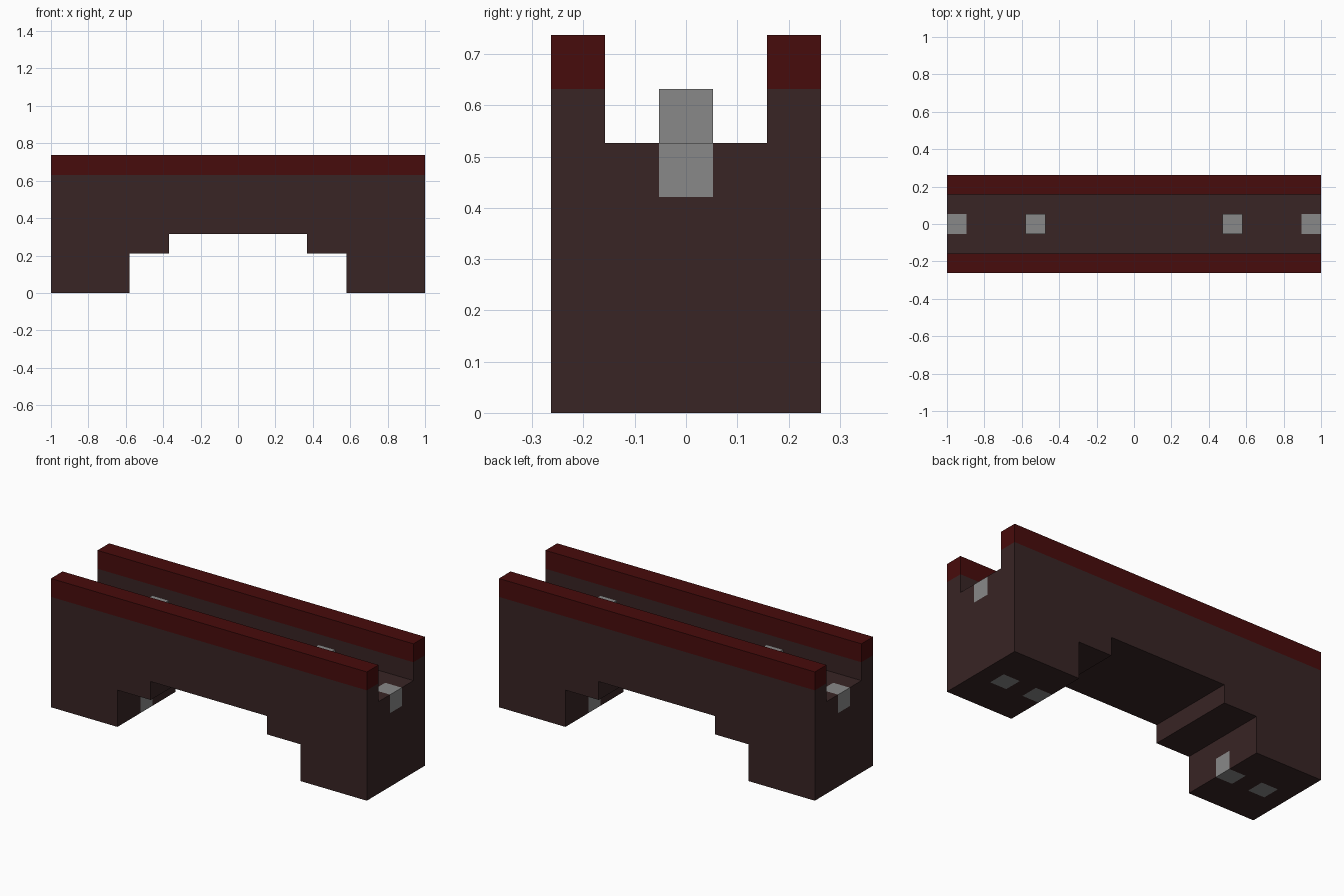
import bpy
import bmesh
from mathutils import Matrix, Vector

cube = bpy.data.objects.get("Cube")
if cube:
    bpy.data.objects.remove(cube, do_unlink=True)

UNIT = 2 / 19  # the model sits on a 19 x 5 x 7 block grid


def make_material(name, rgb):
    mat = bpy.data.materials.new(name)
    mat.use_nodes = True
    mat.diffuse_color = (*rgb, 1)
    mat.node_tree.nodes["Principled BSDF"].inputs["Base Color"].default_value = (*rgb, 1)
    return mat


brown = make_material("dark brown", (0.040, 0.018, 0.018))
red = make_material("dark red", (0.064, 0.0035, 0.0035))
grey = make_material("grey", (0.25, 0.25, 0.25))


def make_object(name, bm, materials):
    bmesh.ops.recalc_face_normals(bm, faces=bm.faces)
    bmesh.ops.scale(bm, vec=(UNIT,) * 3, verts=bm.verts)
    mesh = bpy.data.meshes.new(name)
    bm.to_mesh(mesh)
    bm.free()
    for mat in materials:
        mesh.materials.append(mat)
    obj = bpy.data.objects.new(name, mesh)
    bpy.context.collection.objects.link(obj)
    return obj


def cut(bm, axis, offset):
    normal = Vector((0, 0, 0))
    normal[axis] = 1
    bmesh.ops.bisect_plane(bm, geom=bm.verts[:] + bm.edges[:] + bm.faces[:],
                           plane_co=normal * offset, plane_no=normal)


# Stepped bridge body, extruded front to back
half = [(9.5, 5), (9.5, 0), (5.5, 0), (5.5, 2), (3.5, 2), (3.5, 3)]
profile = half + [(-x, z) for x, z in reversed(half)]
bm = bmesh.new()
face = bm.faces.new([bm.verts.new((x, -2.5, z)) for x, z in profile])
side = bmesh.ops.extrude_face_region(bm, geom=[face], use_keep_orig=True)["geom"]
bmesh.ops.translate(bm, vec=(0, 5, 0),
                    verts=[v for v in side if isinstance(v, bmesh.types.BMVert)])
bmesh.ops.recalc_face_normals(bm, faces=bm.faces)

# Side walls raised along both long edges
for y in (-1.5, 1.5):
    cut(bm, 1, y)
strips = [f for f in bm.faces
          if f.normal.z > 0.9 and abs(f.calc_center_median().y) > 1.5]
raised = bmesh.ops.extrude_face_region(bm, geom=strips)["geom"]
bmesh.ops.translate(bm, vec=(0, 0, 2),
                    verts=[v for v in raised if isinstance(v, bmesh.types.BMVert)])

# Red wall tops and grey blocks set flush into the body
for s in (-1, 1):
    cut(bm, 1, s * 0.5)
    for x in (5.5, 6.5, 7.5, 8.5):
        cut(bm, 0, s * x)
for z in (1, 4, 5, 6):
    cut(bm, 2, z)
bmesh.ops.recalc_face_normals(bm, faces=bm.faces)
bm.normal_update()
grey_blocks = [(9, 4.5), (8, 0.5), (6, 0.5)]
for f in bm.faces:
    p = f.calc_center_median() - f.normal * 0.5
    if p.z > 6:
        f.material_index = 1
    elif abs(p.y) < 0.4 and any(abs(abs(p.x) - x) < 0.4 and abs(p.z - z) < 0.4
                                for x, z in grey_blocks):
        f.material_index = 2
bmesh.ops.dissolve_limit(bm, angle_limit=0.01, verts=bm.verts, edges=bm.edges,
                         delimit={"MATERIAL"})
make_object("bridge_body", bm, [brown, red, grey])

# Two small posts on the channel floor
for name, x in (("left_post", 5), ("right_post", -5)):
    bm = bmesh.new()
    bmesh.ops.create_cube(bm, size=1, matrix=Matrix.Translation((x, 0, 5.5)))
    make_object(name, bm, [grey])
